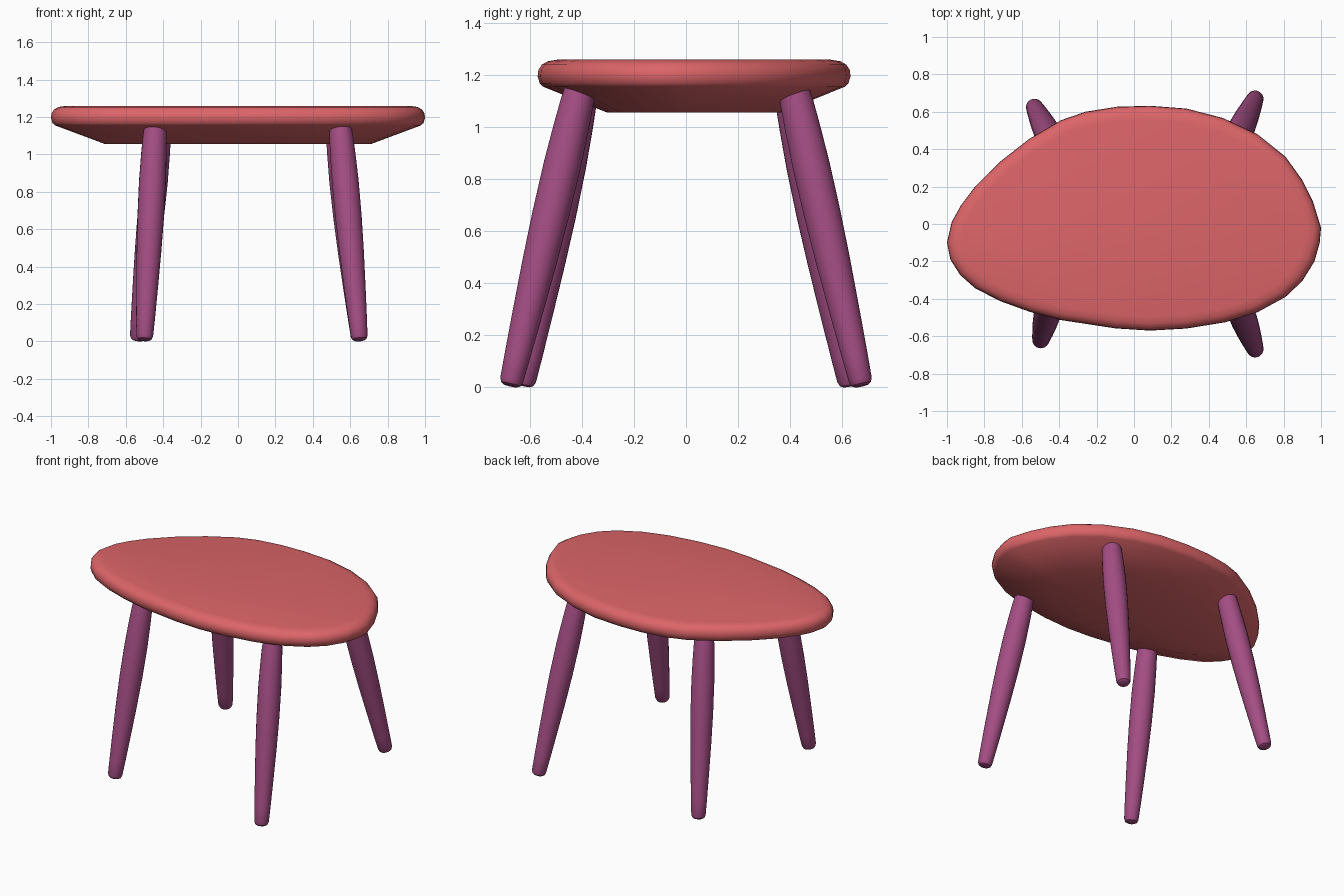
import bpy, bmesh, math
from mathutils import Vector

if "Cube" in bpy.data.objects:
    bpy.data.objects.remove(bpy.data.objects["Cube"])


def material(name, rgb):
    m = bpy.data.materials.new(name)
    m.diffuse_color = (*rgb, 1)
    m.use_nodes = True
    m.node_tree.nodes["Principled BSDF"].inputs["Base Color"].default_value = m.diffuse_color
    return m


def loft(name, rings, mat):
    """Closed skin over a stack of rings with equal point counts."""
    bm = bmesh.new()
    loops = [[bm.verts.new(p) for p in r] for r in rings]
    n = len(loops[0])
    for a, b in zip(loops, loops[1:]):
        for i in range(n):
            j = (i + 1) % n
            bm.faces.new((a[i], a[j], b[j], b[i]))
    bm.faces.new(loops[0][::-1])
    bm.faces.new(loops[-1])
    bmesh.ops.recalc_face_normals(bm, faces=bm.faces)
    me = bpy.data.meshes.new(name)
    bm.to_mesh(me)
    bm.free()
    me.materials.append(mat)
    ob = bpy.data.objects.new(name, me)
    bpy.context.collection.objects.link(ob)
    bpy.ops.object.select_all(action='DESELECT')
    ob.select_set(True)
    bpy.context.view_layer.objects.active = ob
    bpy.ops.object.shade_smooth_by_angle(angle=math.radians(35))
    return ob


coral = material("coral", (0.72, 0.13, 0.14))
plum = material("plum", (0.37, 0.075, 0.23))

# Seat: pebble outline, counter-clockwise from the right end
outline = [
    (1, -0.02), (0.957, 0.12), (0.9, 0.235), (0.81, 0.36), (0.66, 0.48),
    (0.475, 0.567), (0.28, 0.617), (0.085, 0.632), (-0.09, 0.627),
    (-0.26, 0.6), (-0.39, 0.555), (-0.56, 0.455), (-0.72, 0.33),
    (-0.85, 0.2), (-0.925, 0.10), (-0.975, 0.01), (-1, -0.1),
    (-0.982, -0.19), (-0.93, -0.272), (-0.85, -0.343), (-0.717, -0.412),
    (-0.556, -0.47), (-0.395, -0.513), (-0.1, -0.558), (0.085, -0.57),
    (0.28, -0.559), (0.49, -0.525), (0.66, -0.472), (0.81, -0.39),
    (0.9, -0.305), (0.965, -0.2), (0.993, -0.1)]
# Section of the rim: inset along x, inset along y, height
section = [(0.285, 0.265, 1.057), (0.022, 0.022, 1.155), (0.008, 0.008, 1.168),
           (0, 0, 1.195), (0.003, 0.003, 1.22), (0.016, 0.016, 1.24),
           (0.038, 0.038, 1.253), (0.075, 0.075, 1.259)]
rings = [[(x * (1 - dx), 0.03 + (y - 0.03) * (1 - dy / 0.6), z)
          for x, y in outline] for dx, dy, z in section]
loft("seat", rings, coral)

# Legs: bulged, splayed, rounded feet (fraction along the leg, radius)
leg_profile = [(0, 0.026), (0.006, 0.038), (0.02, 0.045), (0.1, 0.05),
               (0.25, 0.058), (0.42, 0.066), (0.58, 0.071), (0.75, 0.072),
               (0.88, 0.068), (0.96, 0.064), (1, 0.06)]


def leg(name, foot, top):
    foot, top = Vector(foot), Vector(top)
    turn = (top - foot).to_track_quat('Z', 'Y')
    rings = []
    for t, r in leg_profile:
        c = foot.lerp(top, t)
        rings.append([c + turn @ Vector((r * math.cos(a), r * math.sin(a), 0))
                      for a in (math.tau * i / 24 for i in range(24))])
    loft(name, rings, plum)


leg("front_left_leg", (-0.5, -0.625, 0.006), (-0.443, -0.398, 1.14))
leg("back_left_leg", (-0.535, 0.63, 0.006), (-0.418, 0.398, 1.14))
leg("front_right_leg", (0.65, -0.675, 0.006), (0.548, -0.408, 1.14))
leg("back_right_leg", (0.65, 0.675, 0.006), (0.53, 0.415, 1.14))
